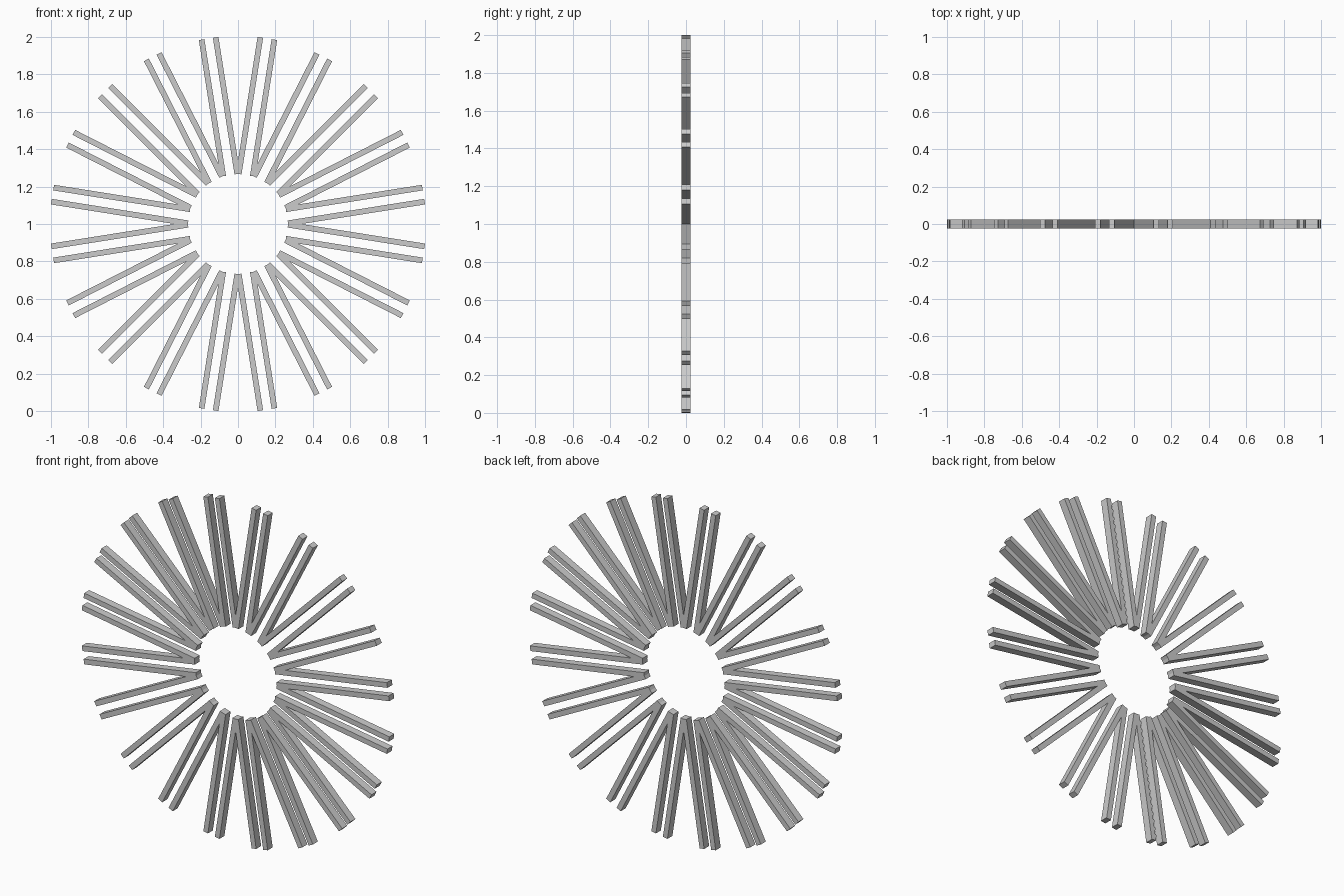
import bpy, bmesh
from math import radians
from mathutils import Matrix, Vector

if "Cube" in bpy.data.objects:
    bpy.data.objects.remove(bpy.data.objects["Cube"])

COUNT = 20                    # number of V-shaped spokes
STEP = 360 / COUNT
INNER, OUTER = 0.265, 1.004   # bar reach along its own ray
OFFSET = 0.038                # sideways shift of each bar from its ray
WIDTH, DEPTH = 0.03, 0.046


def add_bar(bm, side):
    """One straight arm of the V (V axis points along +z)."""
    place = (Matrix.Rotation(radians(side * STEP / 2), 4, 'Y')
             @ Matrix.Translation(Vector((-side * OFFSET, 0, (INNER + OUTER) / 2)))
             @ Matrix.Diagonal((WIDTH, DEPTH, OUTER - INNER, 1)))
    bmesh.ops.create_cube(bm, size=1, matrix=place)


# V-shaped spoke: two arms meeting near the hub opening
bm = bmesh.new()
for side in (-1, 1):
    add_bar(bm, side)
mesh = bpy.data.meshes.new("v_spoke")
bm.to_mesh(mesh)
bm.free()

# Ring of spokes sharing one mesh
for i in range(COUNT):
    spoke = bpy.data.objects.new(f"v_spoke_{i + 1}", mesh)
    spoke.location = (0, 0, 1)
    spoke.rotation_euler = (0, radians(i * STEP), 0)
    bpy.context.collection.objects.link(spoke)
